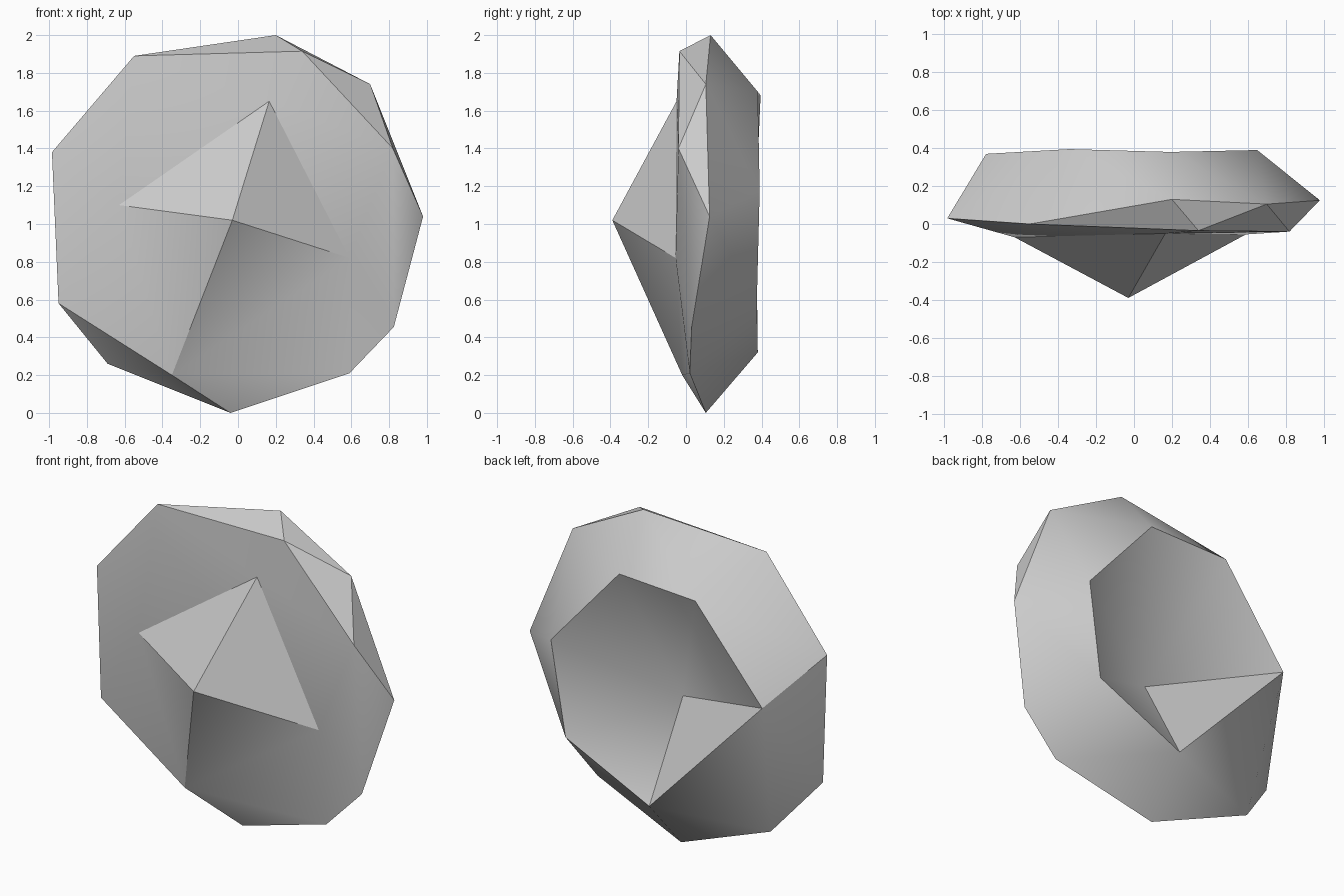
import bpy
import bmesh
from math import radians

# Remove the default cube
cube = bpy.data.objects.get("Cube")
if cube:
    bpy.data.objects.remove(cube, do_unlink=True)

# Corner points of the faceted stone, named by letter
points = {}


def add_points(names, coords):
    points.update(zip(names, coords))


# Outer rim, counter-clockwise from the top as seen from the front
add_points("ABCDEFGHIJ", [
    (.2, .13, 2), (-.55, 0, 1.89), (-.985, .03, 1.38), (-.95, .02, .58),
    (-.69, .16, .26), (-.04, .105, 0), (.59, .02, .21), (.825, .03, .455),
    (.98, .125, 1.04), (.7, .105, 1.74)])

# Front shoulder corners
add_points("KLM", [(.34, -.035, 1.915), (.82, -.04, 1.4), (-.35, -.02, .2)])

# Base of the front pyramid and its tip
add_points("PQRT", [(.165, -.05, 1.65), (-.63, -.07, 1.1), (.59, -.055, .82),
                    (-.03, -.39, 1.02)])

# Back opening and the deepest point of the hollow
add_points("uvwxyzo", [
    (.65, .39, 1.175), (.19, .38, 1.7), (-.34, .395, 1.68),
    (-.78, .37, 1.125), (-.015, .38, .32), (.56, .375, .59),
    (-.025, .065, .885)])

bm = bmesh.new()
corner = {name: bm.verts.new(co) for name, co in points.items()}


def facet(names):
    """Make one flat face from its corner names."""
    bm.faces.new([corner[n] for n in names])


def fan(center, loop):
    """Join a closed loop of corners to one point."""
    for a, b in zip(loop, loop[1:] + loop[0]):
        facet(center + a + b)


def band(rungs):
    """Fill between neighbouring rungs, each a pair of corners."""
    rungs = rungs.split()
    for (a, b), (c, d) in zip(rungs, rungs[1:]):
        facet(dict.fromkeys(a + c + d + b))


# Front pyramid and back hollow
fan("T", "PQMR")
fan("o", "uvwxyz")

# Shoulder facets at the upper and lower corners
band("BK AK JK JL IL HL")
band("DM EM FM")

# Front face around the pyramid
band("KP BP BQ CQ DQ DM")
band("FM GM GR HR LR LP KP")

# Sloping sides from the rim to the back opening
band("Av Aw Bw Cw Cx Dx Ex Ey Fy Gy Gz Hz Iz Iu Ju Jv Av")

bmesh.ops.recalc_face_normals(bm, faces=bm.faces[:])
mesh = bpy.data.meshes.new("faceted_stone")
bm.to_mesh(mesh)
bm.free()

stone = bpy.data.objects.new("faceted_stone", mesh)
bpy.context.collection.objects.link(stone)

# Plain grey material
grey = bpy.data.materials.new("stone_grey")
grey.use_nodes = True
colour = (.6, .6, .6, 1)
grey.diffuse_color = colour
for node in grey.node_tree.nodes:
    if node.type == "BSDF_PRINCIPLED":
        node.inputs["Base Color"].default_value = colour
mesh.materials.append(grey)

# Soft shading across shallow edges only
bpy.ops.object.select_all(action="DESELECT")
stone.select_set(True)
bpy.context.view_layer.objects.active = stone
bpy.ops.object.shade_smooth_by_angle(angle=radians(30))
